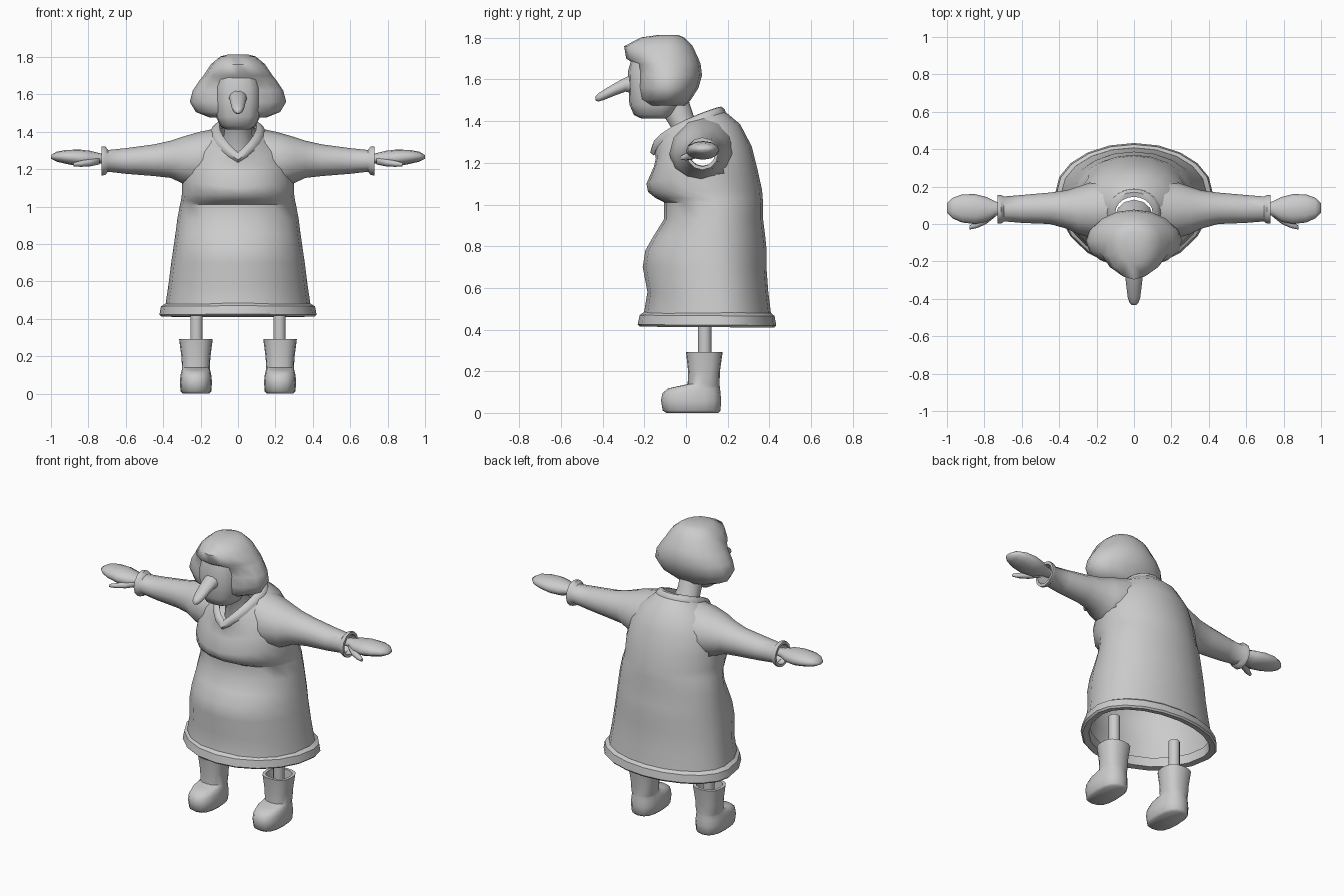
import bpy, bmesh, math
from mathutils import Vector

grey = bpy.data.materials.new("plain_grey")
grey.diffuse_color = (0.6, 0.6, 0.6, 1)


def egg(zf, zb, yf, yb, hw, yc, n=20, ef=2.0, eb=2.0, xc=0.0):
    """Egg-shaped ring, widest at yc; its height runs from zf in front to zb behind."""
    pts = []
    for i in range(n):
        a = 2 * math.pi * i / n
        s, c = math.sin(a), -math.cos(a)
        e = ef if c < 0 else eb
        x = math.copysign(abs(s) ** (2 / e), s) * hw
        y = yc + math.copysign(abs(c) ** (2 / e), c) * (yc - yf if c < 0 else yb - yc)
        t = max(0.0, (y - yf) / (yb - yf))
        pts.append(Vector((xc + x, y, zf + (zb - zf) * t ** 0.55)))
    return pts


def oval(axis, pos, lo1, hi1, lo2, hi2, n=12):
    """Ellipse across the x axis (y, z limits) or the y axis (x, z limits)."""
    pts = []
    for i in range(n):
        a = 2 * math.pi * i / n
        u = (lo1 + hi1) / 2 + (hi1 - lo1) / 2 * math.cos(a)
        v = (lo2 + hi2) / 2 + (hi2 - lo2) / 2 * math.sin(a)
        pts.append(Vector((pos, u, v) if axis == "x" else (u, pos, v)))
    return pts


def loft(name, rings, cap_a=False, cap_b=False, closed=False, mirror=False, angle=50, drop=None):
    """Skin a row of rings; optionally cap, close or mirror the result."""
    bm = bmesh.new()
    vs = [[bm.verts.new(p) for p in r] for r in rings]
    n = len(vs[0])
    for k in range(len(vs) if closed else len(vs) - 1):
        a, b = vs[k], vs[(k + 1) % len(vs)]
        for i in range(n):
            j = (i + 1) % n
            bm.faces.new((a[i], a[j], b[j], b[i]))
    if cap_a:
        bm.faces.new(vs[0])
    if cap_b:
        bm.faces.new(vs[-1])
    if drop:
        gone = [f for f in bm.faces if drop(f.calc_center_median())]
        bmesh.ops.delete(bm, geom=gone, context="FACES")
    bmesh.ops.recalc_face_normals(bm, faces=bm.faces)
    me = bpy.data.meshes.new(name)
    bm.to_mesh(me)
    bm.free()
    ob = bpy.data.objects.new(name, me)
    bpy.context.collection.objects.link(ob)
    me.materials.append(grey)
    if mirror:
        ob.modifiers.new("mirror", "MIRROR").use_mirror_merge = False
    bpy.ops.object.select_all(action="DESELECT")
    ob.select_set(True)
    bpy.context.view_layer.objects.active = ob
    bpy.ops.object.shade_smooth_by_angle(angle=math.radians(angle))
    return ob


# Dress body: hollow, with open neck, bust shelf, belly and open armholes
body = [(1.27, 1.455, -.150, .165, .125, .06), (1.25, 1.44, -.150, .195, .155, .06),
        (1.22, 1.385, -.145, .26, .225, .07), (1.18, 1.28, -.155, .315, .28, .09),
        (1.10, 1.16, -.190, .345, .30, .11), (1.06, 1.07, -.182, .365, .30, .12),
        (1.03, 1.03, -.145, .368, .305, .13), (1.01, 1.01, -.105, .37, .31, .14),
        (.93, .93, -.105, .37, .325, .15), (.85, .85, -.155, .38, .335, .15),
        (.78, .78, -.195, .387, .345, .15), (.70, .70, -.208, .386, .357, .15),
        (.58, .58, -.185, .395, .372, .16), (.46, .46, -.205, .41, .39, .17)]
loft("dress", [egg(*r, ef=2.1) for r in body],
     drop=lambda c: abs(c.x) > .2 and math.hypot(c.y - .08, c.z - 1.25) < .08)

# Hem band with thickness
hem = [(.485, -.200, .408, .386), (.47, -.222, .425, .412), (.425, -.232, .433, .42),
       (.415, -.222, .425, .41), (.42, -.185, .39, .375), (.475, -.180, .385, .37)]
loft("hem_band", [egg(z, z - .005, f, b, w, .17) for z, f, b, w in hem], closed=True, angle=35)

# Collar band around the slanted neck opening
collar = [(1.235, 1.425, -.155, .19, .148, .06), (1.25, 1.455, -.172, .188, .143, .06),
          (1.275, 1.47, -.165, .17, .125, .06), (1.29, 1.465, -.14, .145, .10, .06),
          (1.26, 1.435, -.13, .15, .105, .06)]
loft("collar", [egg(*r) for r in collar], closed=True)

# Sleeves ending in flared, folded cuffs: x, y limits, z limits
sleeve = [(.13, -.06, .23, 1.13, 1.415), (.21, -.08, .23, 1.09, 1.398), (.30, -.055, .20, 1.125, 1.372),
          (.36, -.025, .18, 1.153, 1.352), (.45, .0, .168, 1.163, 1.332), (.60, .006, .155, 1.175, 1.312),
          (.695, .014, .147, 1.186, 1.302), (.71, .002, .155, 1.168, 1.322),
          (.73, .002, .155, 1.166, 1.322), (.73, .018, .140, 1.183, 1.305), (.62, .02, .14, 1.185, 1.30)]
loft("sleeve", [oval("x", *r) for r in sleeve], mirror=True)

# Mitten hands and thumbs
hand = [(.69, .05, .11, 1.235, 1.275), (.74, .045, .12, 1.23, 1.285), (.79, .012, .145, 1.215, 1.298),
        (.85, .0, .160, 1.215, 1.305), (.92, .008, .158, 1.228, 1.302),
        (.97, .03, .14, 1.24, 1.293), (1.0, .06, .11, 1.255, 1.275)]
loft("hand", [oval("x", *r) for r in hand], True, True, mirror=True, angle=70)
thumb = [(.74, .04, .08, 1.225, 1.265), (.79, .0, .05, 1.215, 1.255),
         (.84, -.022, .02, 1.212, 1.245), (.88, -.03, -.01, 1.215, 1.235)]
loft("thumb", [oval("x", *r, n=8) for r in thumb], True, True, mirror=True, angle=70)

# Thin legs
loft("leg", [egg(z, z, .057, .123, .033, .09, n=12, xc=.222) for z in (.1, .49)],
     True, True, mirror=True)

# Boots: rounded foot, shaft and hollow top
boot = [(.0, -.095, .155, .070, .03), (.012, -.112, .166, .082, .03), (.06, -.120, .168, .086, .03),
        (.095, -.113, .166, .083, .03), (.118, -.085, .163, .078, .04), (.128, -.04, .162, .075, .06),
        (.138, .008, .161, .074, .085), (.20, .01, .163, .078, .087), (.292, .0, .176, .09, .088),
        (.292, .018, .158, .072, .088), (.20, .025, .15, .062, .088)]
loft("boot", [egg(z, z, f, b, w, c, n=16, ef=2.5, eb=2.5, xc=.225) for z, f, b, w, c in boot],
     True, True, mirror=True, angle=55)

# Neck leaning forward into the head
neck = [(1.24, -.06, .13, .10, .04), (1.36, -.065, .075, .08, .01),
        (1.43, -.11, .035, .068, -.04), (1.54, -.16, .0, .065, -.08)]
loft("neck", [egg(z, z, f, b, w, c, n=12) for z, f, b, w, c in neck], True, True)

# Face block showing below the fringe
face = [(1.413, -.215, -.10, .065), (1.43, -.25, -.06, .095), (1.48, -.272, -.02, .118),
        (1.56, -.275, .0, .126), (1.64, -.278, .0, .124), (1.70, -.262, .0, .11)]
loft("face", [egg(z, z, f, b, w, -.12, n=16, ef=2.8) for z, f, b, w in face], True, True)

# Bobbed hair with an overhanging fringe
hair = [(1.814, -.13, -.04, .05), (1.802, -.215, -.01, .095), (1.76, -.297, .032, .145),
        (1.70, -.287, .06, .185), (1.675, -.245, .07, .205), (1.62, -.235, .077, .242),
        (1.56, -.235, .06, .258), (1.505, -.23, .025, .225), (1.475, -.20, .0, .15)]
loft("hair", [egg(z, z, f, b, w, -.09, n=16) for z, f, b, w in hair], True, True, angle=60)

# Long drooping nose: y, x limits, z limits
nose = [(-.25, .05, 1.53, 1.63), (-.29, .046, 1.54, 1.612), (-.34, .04, 1.522, 1.585),
        (-.39, .034, 1.502, 1.555), (-.42, .024, 1.493, 1.535), (-.434, .01, 1.498, 1.52)]
loft("nose", [oval("y", y, -w, w, a, b, n=10) for y, w, a, b in nose], True, True, angle=60)
